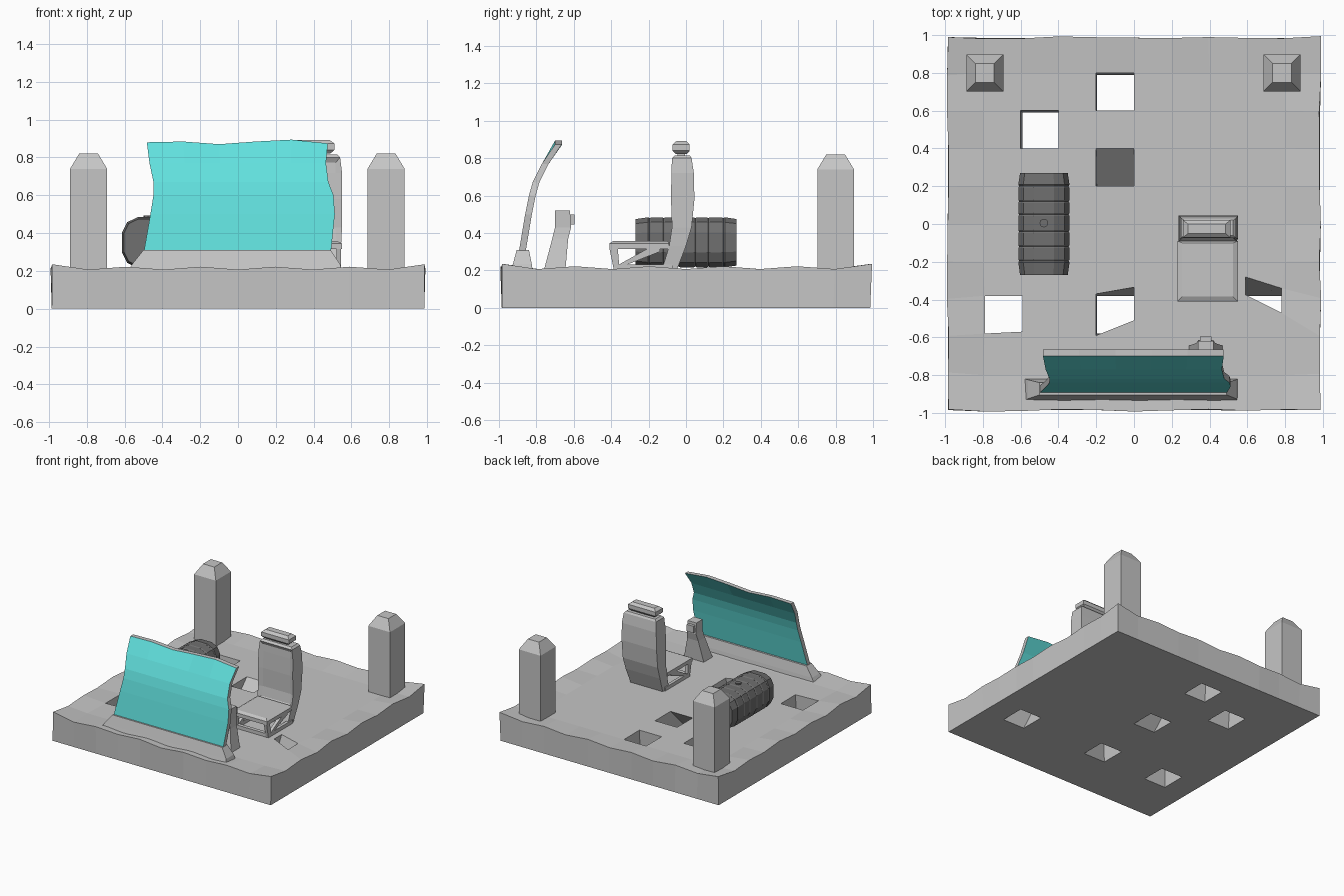
import bpy, bmesh, math, random

if "Cube" in bpy.data.objects:
    bpy.data.objects.remove(bpy.data.objects["Cube"])
random.seed(4)

def material(name, r, g, b):
    m = bpy.data.materials.new(name)
    m.diffuse_color = (r, g, b, 1)
    m.use_nodes = True
    m.node_tree.nodes["Principled BSDF"].inputs["Base Color"].default_value = m.diffuse_color
    return m

GRAY = material("light_gray", 0.56, 0.56, 0.56)
DARK = material("dark_gray", 0.16, 0.16, 0.16)
GLASS = material("cyan_glass", 0.12, 0.75, 0.73)

def finish(name, bm, *mats):
    bmesh.ops.recalc_face_normals(bm, faces=bm.faces[:])
    me = bpy.data.meshes.new(name)
    bm.to_mesh(me)
    bm.free()
    for m in mats:
        me.materials.append(m)
    ob = bpy.data.objects.new(name, me)
    bpy.context.collection.objects.link(ob)
    return ob

def loft(name, rings, mat):
    """Skin a list of closed rings and cap both ends."""
    bm = bmesh.new()
    vs = [[bm.verts.new(p) for p in r] for r in rings]
    n = len(vs[0])
    for a, b in zip(vs, vs[1:]):
        for i in range(n):
            j = (i + 1) % n
            bm.faces.new((a[i], a[j], b[j], b[i]))
    bm.faces.new(vs[0])
    bm.faces.new(vs[-1])
    return finish(name, bm, mat)

def rect(x0, x1, y0, y1, z):
    return [(x0, y0, z), (x1, y0, z), (x1, y1, z), (x0, y1, z)]

def box(name, x0, x1, y0, y1, z0, z1, mat=GRAY):
    return loft(name, [rect(x0, x1, y0, y1, z0), rect(x0, x1, y0, y1, z1)], mat)

def extrude_x(name, x0, x1, profile, mat=GRAY):
    return loft(name, [[(x, y, z) for y, z in profile] for x in (x0, x1)], mat)

# Uneven floor slab with tunnels through it (grid cells of 0.2)
moved = {(8, 3): (.59, -.28), (9, 3): (.78, -.34), (9, 2): (.78, -.47), (8, 2): (.59, -.375),
         (4, 3): (-.2, -.37), (5, 3): (0, -.335), (5, 2): (0, -.51), (4, 2): (-.2, -.59),
         (1, 3): (-.79, -.38), (2, 3): (-.59, -.38), (2, 2): (-.59, -.57), (1, 2): (-.79, -.58)}
top_holes = [(4, 8), (2, 7), (4, 6), (1, 2), (4, 2), (8, 2)]
low_holes = [(4, 8), (2, 7), (4, 5), (1, 2), (4, 2), (8, 2)]
bm = bmesh.new()
top, low = {}, {}
N = 10
for i in range(N + 1):
    for j in range(N + 1):
        x, y = -1 + .2 * i, -1 + .2 * j
        rim = i in (0, N) or j in (0, N)
        bx, by = x * .985, y * .985
        if j in (2, 3):
            by = y + .02
        low[i, j] = bm.verts.new((bx, by, 0))
        tx, ty = moved.get((i, j), (x, y))
        z = .203
        if rim:
            tx, ty = tx * random.uniform(.98, .992), ty * random.uniform(.98, .995)
            k = i if j in (0, N) else j
            z = .235 if i in (0, N) and j in (0, N) else (.207, .222)[k % 2 == 0]
        top[i, j] = bm.verts.new((tx, ty, z))

def cell(d, c):
    i, j = c
    return [d[i, j], d[i + 1, j], d[i + 1, j + 1], d[i, j + 1]]

for i in range(N):
    for j in range(N):
        if (i, j) not in top_holes:
            bm.faces.new(cell(top, (i, j)))
        if (i, j) not in low_holes:
            bm.faces.new(cell(low, (i, j))[::-1])
for t, l in zip(top_holes, low_holes):
    a, b = cell(top, t), cell(low, l)
    for k in range(4):
        m = (k + 1) % 4
        bm.faces.new((a[k], a[m], b[m], b[k]))
border = ([(i, 0) for i in range(N)] + [(N, j) for j in range(N)] +
          [(i, N) for i in range(N, 0, -1)] + [(0, j) for j in range(N, 0, -1)])
for p, q in zip(border, border[1:] + border[:1]):
    bm.faces.new((low[p], low[q], top[q], top[p]))
finish("floor_slab", bm, GRAY)

# Rear corner pillars with tapered tops
for side, cx in (("left", -.79), ("right", .783)):
    def sq(h, z):
        return rect(cx - h, cx + h, .8 - h, .8 + h, z)
    loft(side + "_pillar", [sq(.098, .19), sq(.098, .74), sq(.05, .82)], GRAY)

# Ribbed barrel lying along y
def barrel_ring(y, s):
    out = []
    for k in range(12):
        a = 2 * math.pi * (k + .5) / 12
        c, n = math.cos(a), math.sin(a)
        out.append((-.477 + s * .139 * math.copysign(abs(c) ** .7, c), y,
                    .35 + s * .137 * math.copysign(abs(n) ** .7, n)))
    return out
rings = [barrel_ring(-.27, .93)]
for y in (-.195, -.12, -.04, .05, .12, .2):
    rings += [barrel_ring(y - .008, 1), barrel_ring(y, .965), barrel_ring(y + .008, 1)]
rings.append(barrel_ring(.27, .93))
loft("barrel", rings, DARK)
loft("barrel_cap", [[(-.477 + .023 * math.cos(k * math.pi / 4), .005 + .023 * math.sin(k * math.pi / 4), z)
                     for k in range(8)] for z in (.47, .492)], DARK)

# Windshield: curved pane, cyan on both faces with gray rim
rows = [(-.895, .29, -.5, .49), (-.86, .5, -.463, .512), (-.84, .6, -.447, .505),
        (-.82, .67, -.447, .478), (-.77, .77, -.468, .465), (-.70, .88, -.482, .475)]
wave = [0, .004, -.01, .004, .014, -.006]
bm = bmesh.new()
sheets = []
for dy in (0, .036):
    sheets.append([[bm.verts.new((x0 + (x1 - x0) * k / 5, y + dy, z + wave[k] * (z > .85)))
                    for k in range(6)] for y, z, x0, x1 in rows])
for s in sheets:
    for a, b in zip(s, s[1:]):
        for k in range(5):
            bm.faces.new((a[k], a[k + 1], b[k + 1], b[k])).material_index = 1
f, b = sheets
loops = [s[0] + [r[-1] for r in s[1:]] + s[-1][-2::-1] + [r[0] for r in s[-2:0:-1]] for s in sheets]
n = len(loops[0])
for k in range(n):
    m = (k + 1) % n
    bm.faces.new((loops[0][k], loops[0][m], loops[1][m], loops[1][k]))
finish("windshield", bm, GRAY, GLASS)
loft("windshield_sill", [rect(-.58, .55, -.935, -.82, .2), rect(-.56, .54, -.925, -.825, .235),
                         rect(-.5, .49, -.905, -.84, .31)], GRAY)

# Control console with flared foot
loft("console", [rect(.29, .47, -.76, -.645, .2), rect(.33, .43, -.715, -.63, .37),
                 rect(.34, .42, -.70, -.615, .43), rect(.34, .42, -.70, -.62, .52)], GRAY)
box("console_knob", .35, .41, -.63, -.595, .445, .5)

# Seat cushion with raised pad
loft("seat_cushion", [rect(.23, .55, -.41, -.09, .315), rect(.23, .55, -.41, -.09, .345),
                      rect(.255, .525, -.385, -.1, .358)], GRAY)

# Open seat frame: legs, rails and diagonal braces on each side
for side, x in (("left", .235), ("right", .52)):
    X = x + .025
    extrude_x(side + "_seat_leg", x, X, [(-.41, .32), (-.365, .32), (-.355, .2), (-.385, .2)])
    box(side + "_seat_rail", x, X, -.385, -.07, .2, .232)
    extrude_x(side + "_seat_brace", x, X, [(-.37, .225), (-.33, .225), (-.14, .3), (-.14, .325), (-.19, .325)])
box("seat_front_rail", .235, .545, -.385, -.355, .2, .232)

# Seat back: curved profile with an inset front panel
levels = [(-.13, -.05, .2, .245, .535), (-.09, .0, .33, .235, .545), (-.075, .03, .43, .235, .55),
          (-.08, .045, .58, .235, .55), (-.078, .042, .72, .24, .55), (-.075, .03, .8, .25, .54),
          (-.06, .02, .815, .265, .525)]
back = loft("seat_back", [rect(x0, x1, y0, y1, z) for y0, y1, z, x0, x1 in levels], GRAY)
bm = bmesh.new()
bm.from_mesh(back.data)
bm.faces.ensure_lookup_table()
front = [p for p in bm.faces if p.normal.y < -.7 and .36 < p.calc_center_median().z < .8]
bmesh.ops.inset_region(bm, faces=front, thickness=.035, depth=-.015)
bm.to_mesh(back.data)
bm.free()

# Headrest and its post
loft("headrest", [rect(.28, .49, -.055, .005, .822), rect(.26, .51, -.072, .02, .84),
                  rect(.26, .51, -.072, .02, .873), rect(.285, .485, -.05, 0, .892)], GRAY)
box("headrest_post", .34, .43, -.045, -.005, .805, .83)
